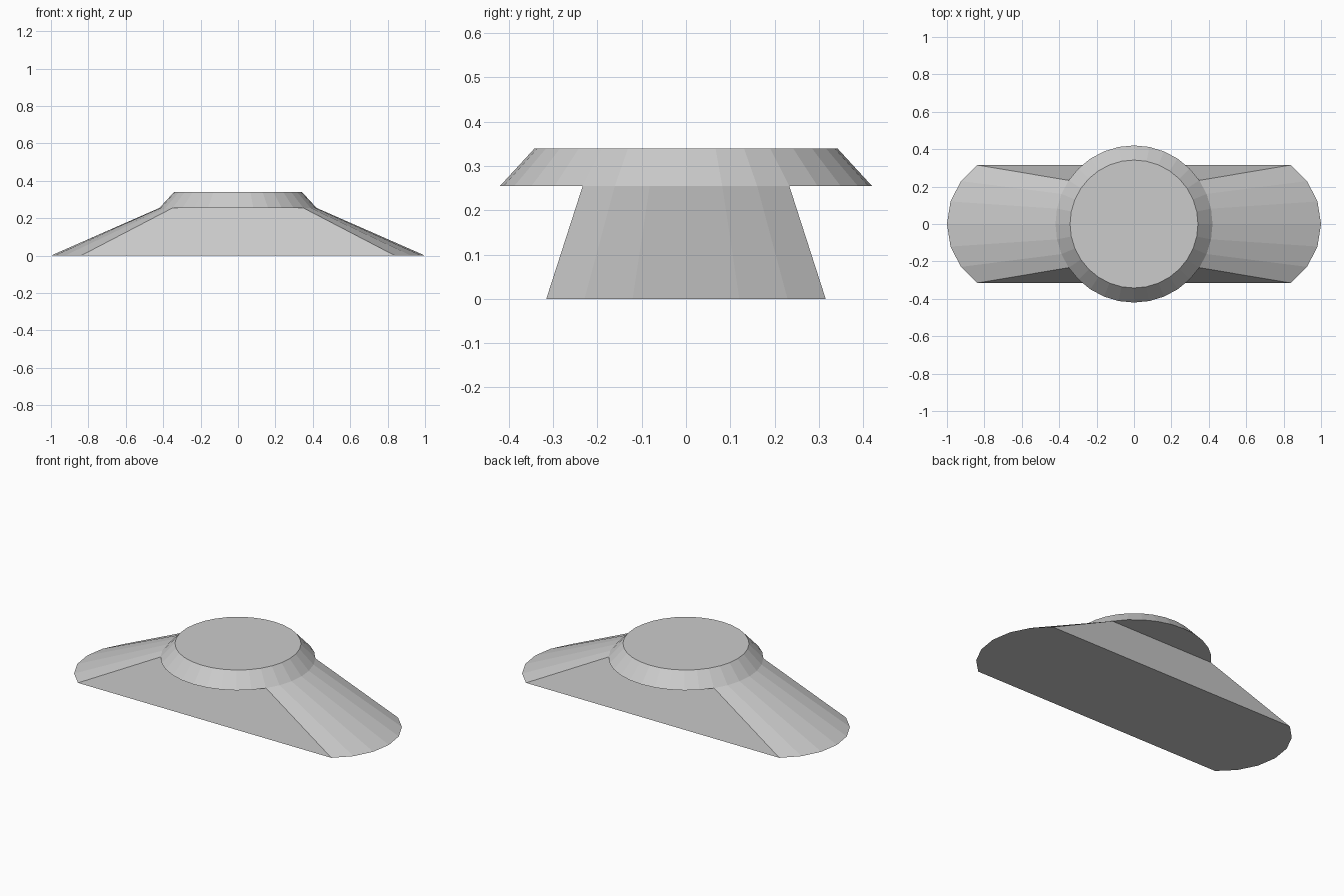
import bpy, bmesh
from math import sin, cos, radians, pi

if "Cube" in bpy.data.objects:
    bpy.data.objects.remove(bpy.data.objects["Cube"])

SIDES = 32      # sides of the round cap
STEPS = 3       # arc facets on each side of the centre line
R_CAP, Z_CAP, Z_TOP = 0.42, 0.255, 0.34


def finish(bm, name):
    bmesh.ops.recalc_face_normals(bm, faces=bm.faces)
    mesh = bpy.data.meshes.new(name)
    bm.to_mesh(mesh)
    bm.free()
    obj = bpy.data.objects.new(name, mesh)
    bpy.context.collection.objects.link(obj)
    return obj


def outline(centre, radius, step_angle):
    """Closed outline with an arc at each end and straight long sides."""
    arc = [(centre + radius * cos(i * step_angle), radius * sin(i * step_angle))
           for i in range(-STEPS, STEPS + 1)]
    return arc + [(-x, -y) for x, y in arc]


# Sloping body: rounded-end footprint lofted up to the cap's rim
bm = bmesh.new()
foot = [bm.verts.new((x, y, 0)) for x, y in outline(0.61, 0.39, radians(18))]
rim = [bm.verts.new((x, y, Z_CAP)) for x, y in outline(0, R_CAP, 2 * pi / SIDES)]
bm.faces.new(foot[::-1])
n = len(foot)
for i in range(n):
    j = (i + 1) % n
    bm.faces.new((foot[i], foot[j], rim[j], rim[i]))
finish(bm, "sloping_body")

# Round tapered cap, whose underside closes the body
bm = bmesh.new()
rings = [[bm.verts.new((r * cos(2 * pi * i / SIDES), r * sin(2 * pi * i / SIDES), z))
          for i in range(SIDES)] for r, z in ((R_CAP, Z_CAP), (0.342, Z_TOP))]
bm.faces.new(rings[0][::-1])
bm.faces.new(rings[1])
for i in range(SIDES):
    j = (i + 1) % SIDES
    bm.faces.new((rings[0][i], rings[0][j], rings[1][j], rings[1][i]))
finish(bm, "round_cap")
